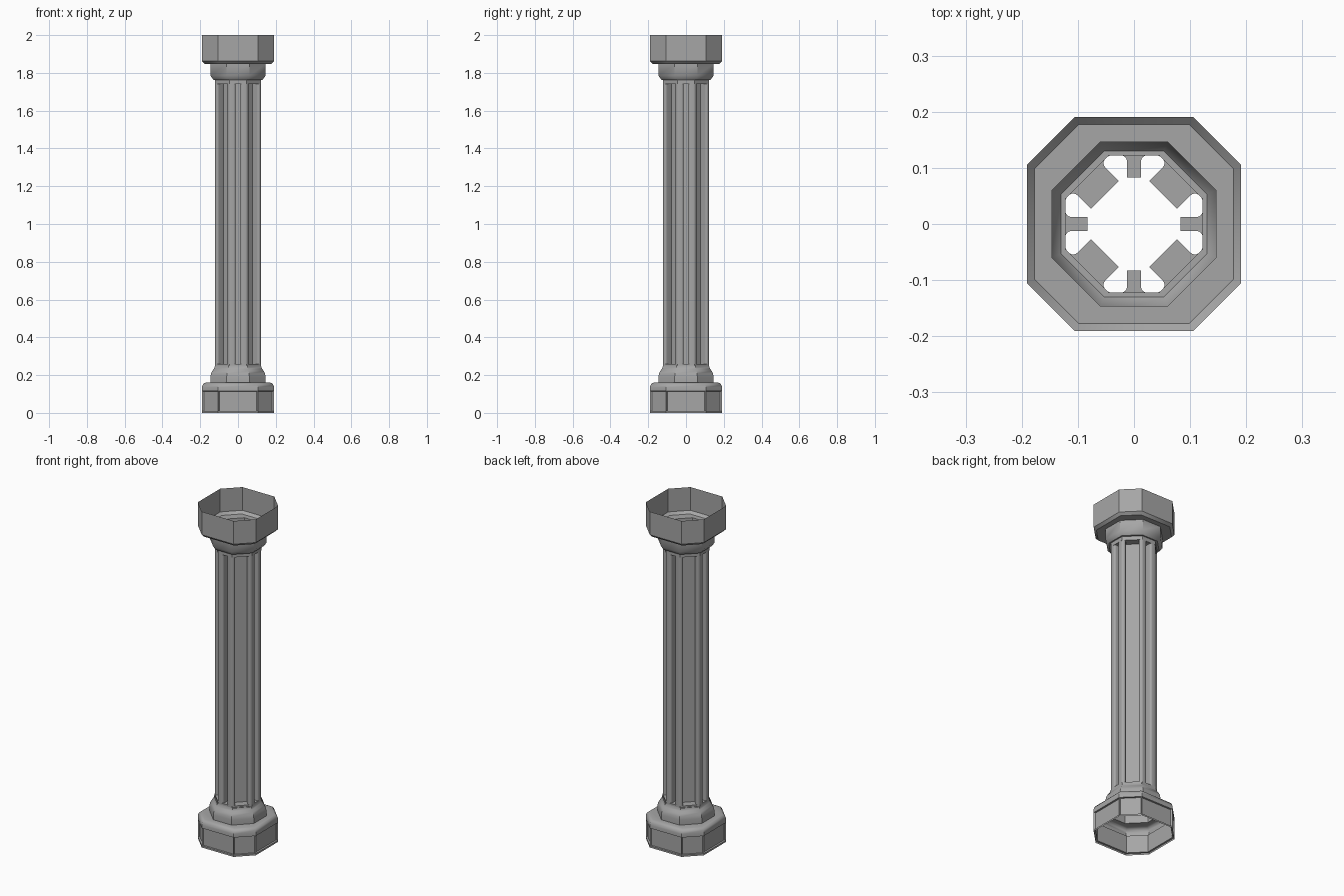
import bpy, bmesh, math
from mathutils import Vector

cube = bpy.data.objects.get("Cube")
if cube:
    bpy.data.objects.remove(cube, do_unlink=True)

stone = bpy.data.materials.new("grey_stone")
stone.use_nodes = True
GREY = (0.38, 0.38, 0.38, 1)
stone.diffuse_color = GREY
stone.node_tree.nodes["Principled BSDF"].inputs["Base Color"].default_value = GREY


def octagon(h, a):
    """Octagon with flats at distance h and cardinal half-sides a."""
    pts = []
    for k in range(4):
        c, s = round(math.cos(k * math.pi / 2)), round(math.sin(k * math.pi / 2))
        pts += [(h * c + a * s, h * s - a * c), (h * c - a * s, h * s + a * c)]
    return pts


def loft(bm, sections):
    """Skin closed sections, given as (points, z) from bottom to top."""
    rows = [[bm.verts.new((x, y, z)) for x, y in pts] for pts, z in sections]
    bands = []
    for low, high in zip(rows, rows[1:]):
        n = len(low)
        bands.append([bm.faces.new((low[i], low[(i + 1) % n], high[(i + 1) % n], high[i]))
                      for i in range(n)])
    return bands


def finish(bm, name):
    mesh = bpy.data.meshes.new(name)
    bm.to_mesh(mesh)
    bm.free()
    mesh.materials.append(stone)
    ob = bpy.data.objects.new(name, mesh)
    bpy.context.collection.objects.link(ob)
    bpy.ops.object.select_all(action='DESELECT')
    ob.select_set(True)
    bpy.context.view_layer.objects.active = ob
    bpy.ops.object.shade_smooth_by_angle(angle=math.radians(40))


def rounded(prev, corner, nxt, r, steps=4):
    """Arc of points replacing a corner, tangent at distance r along each side."""
    a = corner + (prev - corner).normalized() * r
    b = corner + (nxt - corner).normalized() * r
    bend = math.pi - (prev - corner).angle(nxt - corner)
    radius = r / math.tan(bend / 2)
    centre = corner + ((a + b) / 2 - corner).normalized() * (radius / math.cos(bend / 2))
    arc = []
    for i in range(steps + 1):
        t = bend * i / steps
        arc.append(centre + ((a - centre) * math.sin(bend - t) + (b - centre) * math.sin(t))
                   / math.sin(bend))
    return arc


# Base: open underneath, sunken panel on every side of the plinth
bm = bmesh.new()
PLINTH, TORUS = (0.191, 0.105), (0.146, 0.06)
base_profile = [(PLINTH, 0, 0), (PLINTH, 0, 0.01), (PLINTH, 0, 0.115), (PLINTH, 0, 0.135),
                (PLINTH, 0.003, 0.147), (PLINTH, 0.01, 0.156), (PLINTH, 0.02, 0.16),
                (TORUS, 0, 0.16), (TORUS, 0, 0.19), (TORUS, 0.003, 0.207),
                (TORUS, 0.01, 0.222), (TORUS, 0.018, 0.233), (TORUS, 0.022, 0.242),
                (TORUS, 0.0235, 0.25)]
bands = loft(bm, [(octagon(h - d, a - d * 0.414), z) for (h, a), d, z in base_profile])
panels = bands[1]
bmesh.ops.inset_individual(bm, faces=panels, thickness=0.01, use_even_offset=True)
bmesh.ops.inset_individual(bm, faces=panels, thickness=0.001, depth=-0.01)
finish(bm, "base")

# Shaft: deep narrow flutes on the four fronts, deep wide ones on the diagonals
bm = bmesh.new()
H, A = 0.1225, 0.045
D = (H + A) / math.sqrt(2)
FLUTE_LOW, FLUTE_HIGH, EDGE = 0.26, 0.1225 + 1.6175, 0.011
outline = [Vector(p) for p in octagon(H, A)]
section, ledges = [], []
for k in range(8):
    ang = k * math.pi / 4
    n, t = Vector((math.cos(ang), math.sin(ang))), Vector((-math.sin(ang), math.cos(ang)))
    face_d, half, back = (H, 0.0125, 0.083) if k % 2 == 0 else (D, 0.035, 0.0735)
    start, end = outline[k], outline[(k + 1) % 8]
    lip = [n * face_d - t * half, n * face_d + t * half]
    floor = [n * back - t * half, n * back + t * half]
    corner = rounded(outline[k - 1], start, end, 0.006, 3)
    flute = (rounded(start, lip[0], floor[0], EDGE) + floor
             + rounded(floor[1], lip[1], end, EDGE))
    section += corner + flute
    ledges += [corner + [start], flute]
loft(bm, [(section, FLUTE_LOW), (section, FLUTE_HIGH)])
for ledge in ledges:
    for z in (FLUTE_LOW, FLUTE_HIGH):
        f = bm.faces.new([bm.verts.new((p.x, p.y, z)) for p in ledge])
        f.normal_update()
        if (f.normal.z > 0) != (z == FLUTE_LOW):
            f.normal_flip()
ring = octagon(H, A)
loft(bm, [(ring, 0.25), (ring, FLUTE_LOW)])
loft(bm, [(ring, FLUTE_HIGH), (ring, 1.763)])
bmesh.ops.remove_doubles(bm, verts=bm.verts, dist=0.00005)
finish(bm, "fluted_shaft")

# Capital: collar below an open octagonal bowl
bm = bmesh.new()
capital_profile = [(H, A, 1.763), (0.13, 0.053, 1.763), (0.146, 0.06, 1.785),
                   (0.146, 0.06, 1.847), (0.177, 0.099, 1.847), (0.191, 0.105, 1.862),
                   (0.191, 0.105, 2.0)]
loft(bm, [(octagon(h, a), z) for h, a, z in capital_profile])
finish(bm, "capital")
